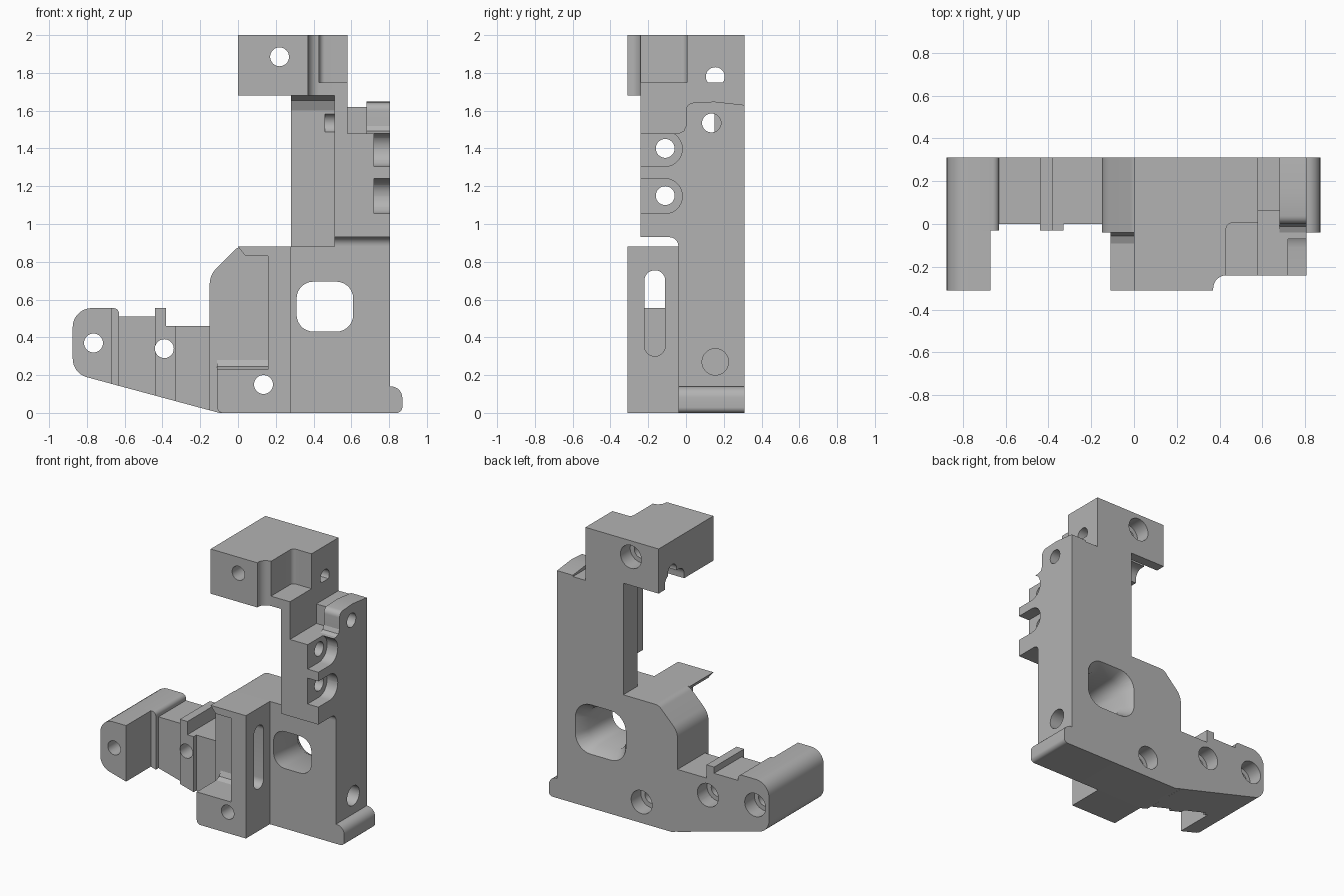
import bpy, bmesh, math
from mathutils import Vector

if "Cube" in bpy.data.objects:
    bpy.data.objects.remove(bpy.data.objects["Cube"], do_unlink=True)

grey = bpy.data.materials.new("plain grey")
grey.use_nodes = True
COLOUR = (0.45, 0.45, 0.45, 1)
grey.diffuse_color = COLOUR
grey.node_tree.nodes["Principled BSDF"].inputs["Base Color"].default_value = COLOUR


def fillet(points, steps=7):
    """Round every corner that carries a radius as its third number."""
    out = []
    for i, p in enumerate(points):
        here = Vector(p[:2])
        if len(p) < 3:
            out.append(here)
            continue
        a = (Vector(points[i - 1][:2]) - here).normalized()
        b = (Vector(points[(i + 1) % len(points)][:2]) - here).normalized()
        half = a.angle(b) / 2
        centre = here + (a + b).normalized() * p[2] / math.sin(half)
        reach = p[2] / math.tan(half)
        start, end = here + a * reach - centre, here + b * reach - centre
        sweep = start.angle(end)
        for k in range(steps + 1):
            t = k / steps
            out.append(centre + (start * math.sin((1 - t) * sweep)
                                 + end * math.sin(t * sweep)) / math.sin(sweep))
    return out


def prism(name, axis, points, lo, hi, grow=1):
    """Extrude a profile along an axis; grow widens the far end."""
    pts = fillet(points)
    mid = sum(pts, Vector((0, 0))) / len(pts)
    place = {"x": lambda p, d: (d, p.x, p.y),
             "y": lambda p, d: (p.x, d, p.y),
             "z": lambda p, d: (p.x, p.y, d)}[axis]
    bm = bmesh.new()
    near = [bm.verts.new(place(p, lo)) for p in pts]
    far = [bm.verts.new(place(mid + (p - mid) * grow, hi)) for p in pts]
    bm.faces.new(near)
    bm.faces.new(far)
    for i in range(len(pts)):
        j = (i + 1) % len(pts)
        bm.faces.new((near[i], near[j], far[j], far[i]))
    bmesh.ops.recalc_face_normals(bm, faces=bm.faces)
    mesh = bpy.data.meshes.new(name)
    bm.to_mesh(mesh)
    bm.free()
    mesh.materials.append(grey)
    obj = bpy.data.objects.new(name, mesh)
    bpy.context.collection.objects.link(obj)
    return obj


def rect(u0, u1, v0, v1, r=None):
    corners = [(u0, v0), (u1, v0), (u1, v1), (u0, v1)]
    return [c + (r,) for c in corners] if r else corners


def circle(u, v, r, n=32):
    return [(u + r * math.cos(math.tau * i / n), v + r * math.sin(math.tau * i / n))
            for i in range(n)]


def cut(parts, *shape):
    """Subtract a prism from each part."""
    cutter = prism("cutter", *shape)
    cutter.hide_render = True
    for part in parts:
        mod = part.modifiers.new("cut", "BOOLEAN")
        mod.operation = "DIFFERENCE"
        mod.solver = "EXACT"
        mod.object = cutter
        deps = bpy.context.evaluated_depsgraph_get()
        mesh = bpy.data.meshes.new_from_object(part.evaluated_get(deps))
        part.modifiers.clear()
        part.data = mesh
    bpy.data.objects.remove(cutter, do_unlink=True)


BACK, FACE = 0.31, -0.04

# Lower body and foot
plate = prism("main_plate", "y", [(-.15, .014), (-.1, 0), (.805, 0), (.805, .88),
              (0, .88, .06), (-.15, .73, .12)], FACE, BACK)
foot = prism("foot", "y", [(.805, 0), (.87, 0, .03), (.87, .14, .06), (.805, .14)], FACE, BACK)

# Open-sided front box with its ledge and slotted wall
box = prism("front_box", "y", [(-.11, 0, .03), (.28, 0), (.28, .88), (0, .88), (.04, .83),
            (.16, .83), (.16, .23), (-.11, .23)], -.31, FACE)
prism("ledge_fillet", "x", [(-.09, .23), (-.055, .245), (FACE, .28), (FACE, .23)], -.11, .16)
cut([box], "x", rect(-.22, -.11, .3, .755, .054), .1, .35)

# Side arm, stepped along its length
def slope(x):
    return -.27 * (x + .1)

def arm_piece(name, x0, x1, top, front):
    return prism(name, "y", [(x0, slope(x0)), (x1, slope(x1)), (x1, top), (x0, top)], front, BACK)

arm_piece("arm_root", -.33, -.15, .46, 0)
arm_step = arm_piece("arm_step", -.38, -.33, .46, -.03)
arm_rib = arm_piece("arm_rib", -.44, -.38, .555, -.03)
arm_piece("arm_neck", -.63, -.44, .51, 0)
end = prism("arm_end", "y", [(-.875, slope(-.875), .1), (-.63, slope(-.63)),
            (-.63, .555, .03), (-.875, .555, .1)], -.03, BACK)
tip = prism("arm_end_boss", "y", [(-.875, slope(-.875), .1), (-.67, slope(-.67)),
            (-.67, .555), (-.875, .555, .1)], -.31, -.03)

# Upright column
back = prism("column_back", "y", rect(.28, .51, .88, 1.68), .15, BACK)
prism("column_fillet", "x", [(.15, 1.68), (.15, 1.6), (.125, 1.655), (.07, 1.68)], .28, .51)
web = prism("column_web", "y", rect(.51, .58, 1.48, 1.75), -.24, BACK)
core = prism("column_core", "y", rect(.51, .805, .88, 1.48), FACE, BACK)
clevis = prism("clevis_block", "x", [(FACE, 1.48), (-.24, 1.48), (-.24, .93),
               (FACE - .001, .93, .045), (FACE - .001, .88), (FACE, .88)], .51, .805)
cap_low = prism("cap_inner", "x", rect(.06, BACK, 1.48, 1.62), .58, .68)
cap = prism("cap_outer", "x", [(0, 1.48), (BACK, 1.48), (BACK, 1.63), (.15, 1.648),
            (0, 1.64, .04)], .68, .805)
prism("cap_fillet", "x", [(-.04, 1.48), (-.012, 1.492), (0, 1.52), (0, 1.48)], .68, .805)

# Round-ended recesses and cross bores in the clevis
for low, high, z in ((1.305, 1.49, 1.4), (1.055, 1.24, 1.15)):
    r = (high - low) / 2 - .002
    cut([clevis, core], "x", [(-.3, low), (-.02, low, r), (-.02, high, r), (-.3, high)], .72, .9)
    cut([clevis, core], "x", circle(-.11, z, .05), .4, .9)
cut([back, web, cap_low, cap], "x", circle(.135, 1.535, .05), .46, .9)
cut([plate], "x", circle(.155, .27, .07), .7, .9)

# Head with a corner pocket and an undercut beside the column
head = prism("head_block", "z", [(0, BACK), (0, -.31), (.37, -.31), (.37, -.24, .06),
             (.58, -.24), (.58, BACK)], 1.68, 2)
cut([head, web], "z", [(.43, -.4), (.7, -.4), (.7, .005), (.43, .005, .03)], 1.75, 2.1)
cut([head], "x", [(.02, 1.6), (.24, 1.6), (.24, 1.77, .06), (.02, 1.77, .06)], -.1, .28)
cut([head], "x", circle(.155, 1.78, .05), -.1, .7)

# Bolt holes, counterbored from the rear
for parts, x, z in (([head], .22, 1.885), ([plate, box], .135, .15),
                    ([arm_step, arm_rib, bpy.data.objects["arm_neck"],
                      bpy.data.objects["arm_root"]], -.39, .34),
                    ([end, tip], -.765, .37)):
    cut(parts, "y", circle(x, z, .05), -.4, .4)
    cut(parts, "y", circle(x, z, .083), .2, .4)

# Window, flared at the rear
cut([plate], "y", rect(.31, .61, .43, .695, .09), -.2, .4)
cut([plate], "y", rect(.31, .61, .43, .695, .09), .23, .33, 1.42)

# Smooth curves, crisp edges
bpy.ops.object.select_all(action="DESELECT")
for obj in bpy.context.collection.objects:
    if obj.type == "MESH":
        obj.select_set(True)
        bpy.context.view_layer.objects.active = obj
bpy.ops.object.shade_smooth_by_angle(angle=math.radians(35))
